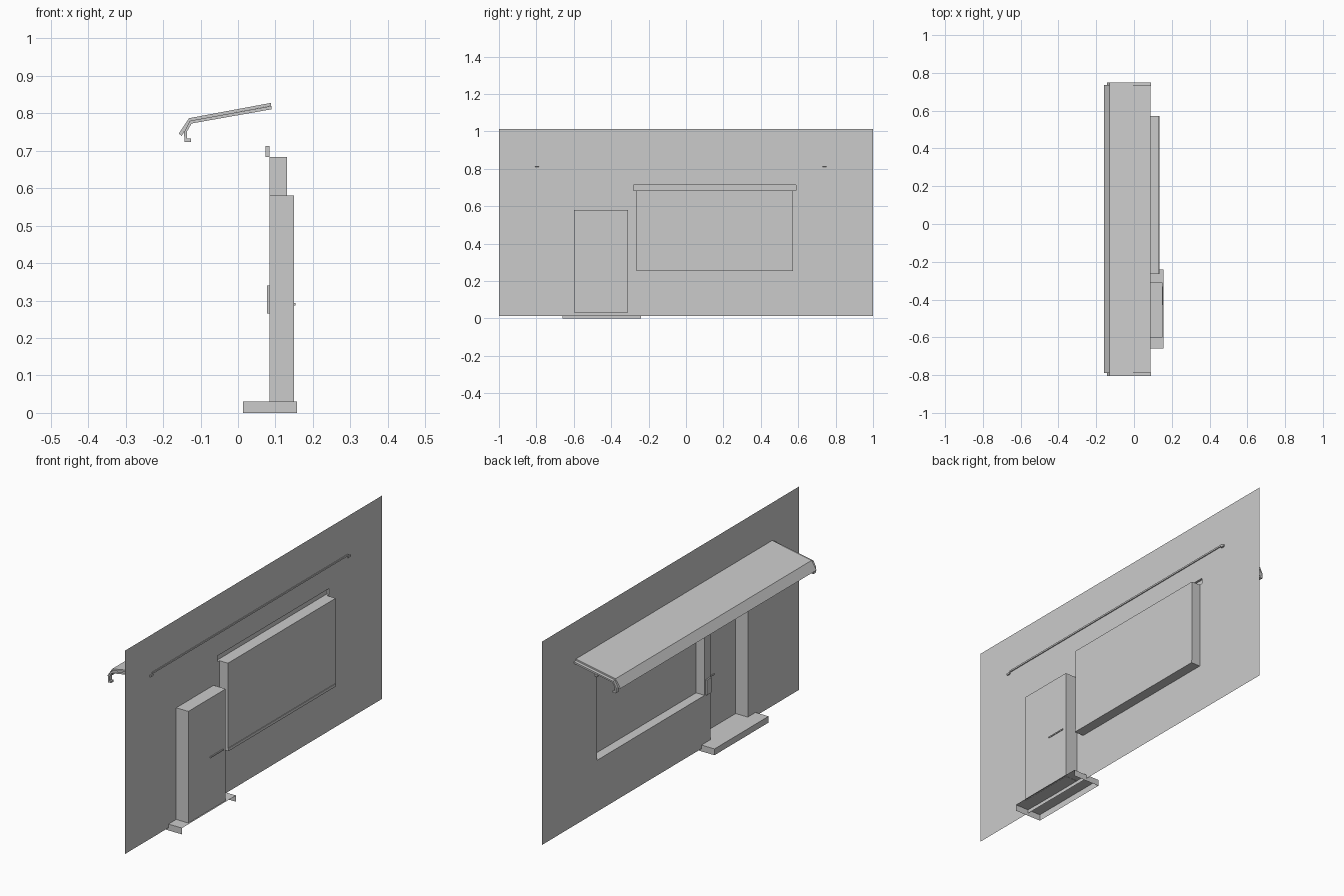
import bpy
import bmesh

cube = bpy.data.objects.get("Cube")
if cube:
    bpy.data.objects.remove(cube, do_unlink=True)

grey = bpy.data.materials.new("plain_grey")
grey.use_nodes = True
COLOUR = (0.6, 0.6, 0.6, 1)
grey.diffuse_color = COLOUR
grey.node_tree.nodes["Principled BSDF"].inputs["Base Color"].default_value = COLOUR

WALL_X = 0.084


def add_object(name, bm):
    mesh = bpy.data.meshes.new(name)
    bm.to_mesh(mesh)
    bm.free()
    mesh.materials.append(grey)
    obj = bpy.data.objects.new(name, mesh)
    bpy.context.collection.objects.link(obj)
    return obj


def box(name, x, y, z, open_sides=(), inward=False):
    """Box between limits; open_sides lists (axis, sign) faces left out."""
    bm = bmesh.new()
    bmesh.ops.create_cube(bm, size=1)
    gone = [f for f in bm.faces
            if any(f.normal[a] * s > 0.5 for a, s in open_sides)]
    bmesh.ops.delete(bm, geom=gone, context='FACES')
    for v in bm.verts:
        v.co = [lim[0] if c < 0 else lim[1] for c, lim in zip(v.co, (x, y, z))]
    if inward:
        bmesh.ops.reverse_faces(bm, faces=bm.faces[:])
    return add_object(name, bm)


def prism(name, profile, y0, y1):
    """Extrude an x-z profile along y."""
    bm = bmesh.new()
    face = bm.faces.new([bm.verts.new((x, y0, z)) for x, z in profile])
    ext = bmesh.ops.extrude_face_region(bm, geom=[face])["geom"]
    for v in ext:
        if isinstance(v, bmesh.types.BMVert):
            v.co.y = y1
    bmesh.ops.recalc_face_normals(bm, faces=bm.faces[:])
    return add_object(name, bm)


# Openings in the wall: (y limits, z limits)
door = ((-0.60, -0.31), (0.03, 0.58))
window = ((-0.265, 0.572), (0.254, 0.684))
slot = ((-0.28, 0.587), (0.684, 0.713))
openings = (door, window, slot)

# Wall sheet, tiled around the openings
ys = sorted({-1, 1} | {y for o in openings for y in o[0]})
zs = sorted({0.013, 1.013} | {z for o in openings for z in o[1]})
bm = bmesh.new()
for y0, y1 in zip(ys, ys[1:]):
    for z0, z1 in zip(zs, zs[1:]):
        yc, zc = (y0 + y1) / 2, (z0 + z1) / 2
        if any(a[0] < yc < a[1] and b[0] < zc < b[1] for a, b in openings):
            continue
        corners = ((y0, z0), (y0, z1), (y1, z1), (y1, z0))
        bm.faces.new([bm.verts.new((WALL_X, y, z)) for y, z in corners])
bmesh.ops.remove_doubles(bm, verts=bm.verts[:], dist=0.0001)
bmesh.ops.dissolve_limit(bm, angle_limit=0.01, verts=bm.verts[:], edges=bm.edges[:])
add_object("wall", bm)

# Recessed door and window, open towards the street
street = [(0, -1)]
box("door_recess", (WALL_X, 0.15), *door, street, True)
box("window_recess", (WALL_X, 0.131), *window, street, True)

# Shutter housing above the window, hollow from behind
box("shutter_housing", (0.073, WALL_X), *slot, [(0, 1)])

# Window sill, door handle and wall plate
box("window_sill", (WALL_X, 0.134), window[0], (0.252, 0.266))
box("door_handle", (0.146, 0.154), (-0.43, -0.33), (0.287, 0.293))
box("wall_plate", (0.077, WALL_X), (-0.31, -0.272), (0.265, 0.34), [(0, 1)])

# Doorstep, open below and behind
box("doorstep", (0.013, 0.157), (-0.66, -0.24), (0, 0.031), [(2, -1), (0, 1)])

# Awning: sloping sheet with a folded front lip
sheet = [(0.088, 0.828), (-0.131, 0.787), (-0.158, 0.746),
         (-0.15, 0.74), (-0.127, 0.78), (0.088, 0.82)]
prism("awning_sheet", sheet, -0.79, 0.735)

# Hooked arms at both ends of the awning
arm = [(0.09, 0.82), (0.09, 0.811), (-0.124, 0.773), (-0.136, 0.752),
       (-0.136, 0.733), (-0.126, 0.733), (-0.126, 0.724), (-0.143, 0.724),
       (-0.144, 0.75), (-0.129, 0.78)]
for side, y in (("left", -0.806), ("right", 0.73)):
    prism(f"awning_arm_{side}", arm, y, y + 0.02)
